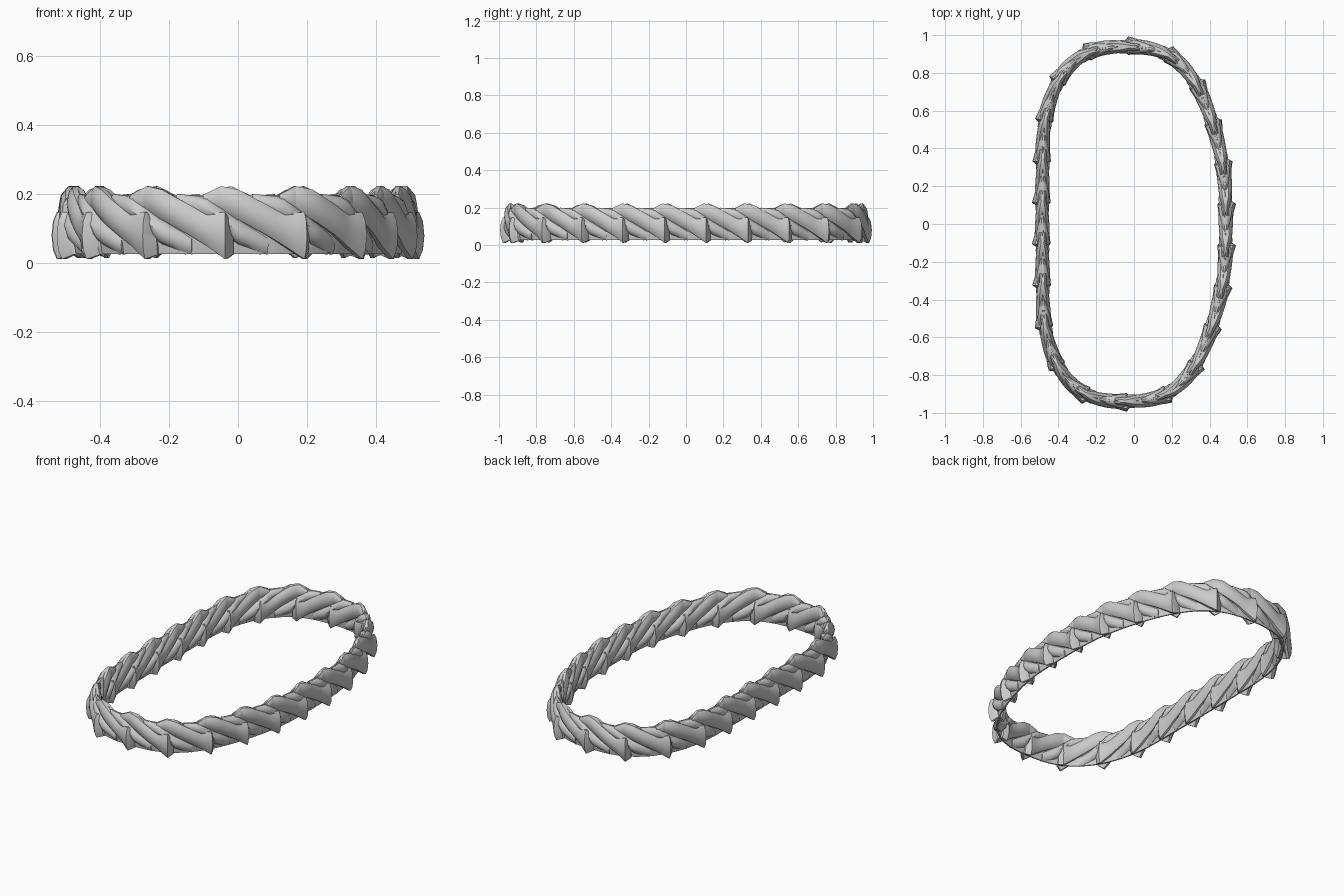
import bpy, bmesh, math
from mathutils import Vector

if "Cube" in bpy.data.objects:
    bpy.data.objects.remove(bpy.data.objects["Cube"])

A, B, POWER = 0.485, 0.938, 2.7     # half width, half length, roundness of the loop
COUNT = 22                          # overlapping twists around the loop


def oval(t):
    c, s = math.cos(t), math.sin(t)
    e = 2 / POWER
    x, y = math.copysign(abs(c) ** e, c), math.copysign(abs(s) ** e, s)
    lean = 0.048 * y ** 4 / (y ** 4 + 0.07)             # both ends lean slightly to -x
    return Vector((A * x - lean, B * y, 0))


# Loop path, measured by arc length so the twists are evenly spaced
N = 4000
pts = [oval(2 * math.pi * i / N) for i in range(N + 1)]
dist = [0.0]
for p, q in zip(pts, pts[1:]):
    dist.append(dist[-1] + (q - p).length)
TOTAL = dist[-1]
PERIOD = TOTAL / COUNT


def locate(s):
    s %= TOTAL
    lo, hi = 0, N
    while hi - lo > 1:
        mid = (lo + hi) // 2
        if dist[mid] <= s:
            lo = mid
        else:
            hi = mid
    f = (s - dist[lo]) / max(dist[hi] - dist[lo], 1e-9)
    return pts[lo].lerp(pts[hi], f)


def frame(s):
    tangent = (locate(s + 0.02) - locate(s - 0.02)).normalized()
    return locate(s), Vector((tangent.y, -tangent.x, 0))


def blend(keys, t):
    for (t0, *a), (t1, *b) in zip(keys, keys[1:]):
        if t <= t1 + 1e-9:
            f = (t - t0) / (t1 - t0)
            return [x + (y - x) * f for x, y in zip(a, b)]


def sweep(bm, s0, length, keys, steps, sides, closed=False):
    """Keys hold: position, radial offset, height, half thickness, half height."""
    rings = []
    for i in range(steps if closed else steps + 1):
        t = i / steps
        r, z, w, h = blend(keys, t)
        p, n = frame(s0 + length * t)
        ring = []
        for k in range(sides):
            a = 2 * math.pi * k / sides
            v = p + n * (r + w * math.cos(a))
            v.z = z + h * math.sin(a)
            ring.append(bm.verts.new(v))
        rings.append(ring)
    pairs = list(zip(rings, rings[1:]))
    if closed:
        pairs.append((rings[-1], rings[0]))
    else:
        bm.faces.new(rings[0])
        bm.faces.new(rings[-1])
    for r0, r1 in pairs:
        for k in range(sides):
            j = (k + 1) % sides
            bm.faces.new((r0[k], r0[j], r1[j], r1[k]))


def finish(name, bm):
    bmesh.ops.recalc_face_normals(bm, faces=bm.faces)
    mesh = bpy.data.meshes.new(name)
    bm.to_mesh(mesh)
    bm.free()
    obj = bpy.data.objects.new(name, mesh)
    bpy.context.collection.objects.link(obj)
    bpy.context.view_layer.objects.active = obj
    bpy.ops.object.select_all(action='DESELECT')
    obj.select_set(True)
    bpy.ops.object.shade_smooth_by_angle(angle=math.radians(40))


def strands(name, phase, length, keys):
    bm = bmesh.new()
    for i in range(COUNT):
        end = (i + 0.5 + phase) * PERIOD
        sweep(bm, end - length * PERIOD, length * PERIOD, keys, 12, 10)
    finish(name, bm)


# Thin core filling the gaps between the strands
core = bmesh.new()
flat = [(0, 0, 0.111, 0.012, 0.090), (1, 0, 0.111, 0.012, 0.090)]
sweep(core, 0, TOTAL, flat, COUNT * 6, 10, closed=True)
finish("core_band", core)

# Main strands roll over the top, bulge on the side and dip to a point below
strands("outer_strands", 0.1, 1.4, [
    (0.0, -0.008, 0.178, 0.010, 0.020),
    (0.17, 0.000, 0.184, 0.022, 0.040),
    (0.33, 0.008, 0.168, 0.026, 0.046),
    (0.58, 0.013, 0.125, 0.026, 0.046),
    (0.75, 0.016, 0.096, 0.025, 0.050),
    (0.92, 0.034, 0.078, 0.022, 0.072),
    (1.0, 0.008, 0.066, 0.012, 0.045)])

strands("inner_strands", 0.1, 1.4, [
    (0.0, 0.008, 0.178, 0.010, 0.020),
    (0.17, 0.000, 0.184, 0.020, 0.040),
    (0.33, -0.008, 0.168, 0.024, 0.046),
    (0.58, -0.013, 0.125, 0.024, 0.046),
    (0.75, -0.016, 0.096, 0.022, 0.050),
    (0.92, -0.024, 0.080, 0.019, 0.070),
    (1.0, -0.008, 0.066, 0.012, 0.045)])

# Slimmer strands lie between the main ones
strands("filler_strands", 0.55, 1.2, [
    (0.0, 0.0, 0.180, 0.012, 0.020),
    (0.33, 0.0, 0.158, 0.034, 0.034),
    (0.67, 0.0, 0.090, 0.036, 0.038),
    (1.0, 0.0, 0.050, 0.014, 0.028)])
